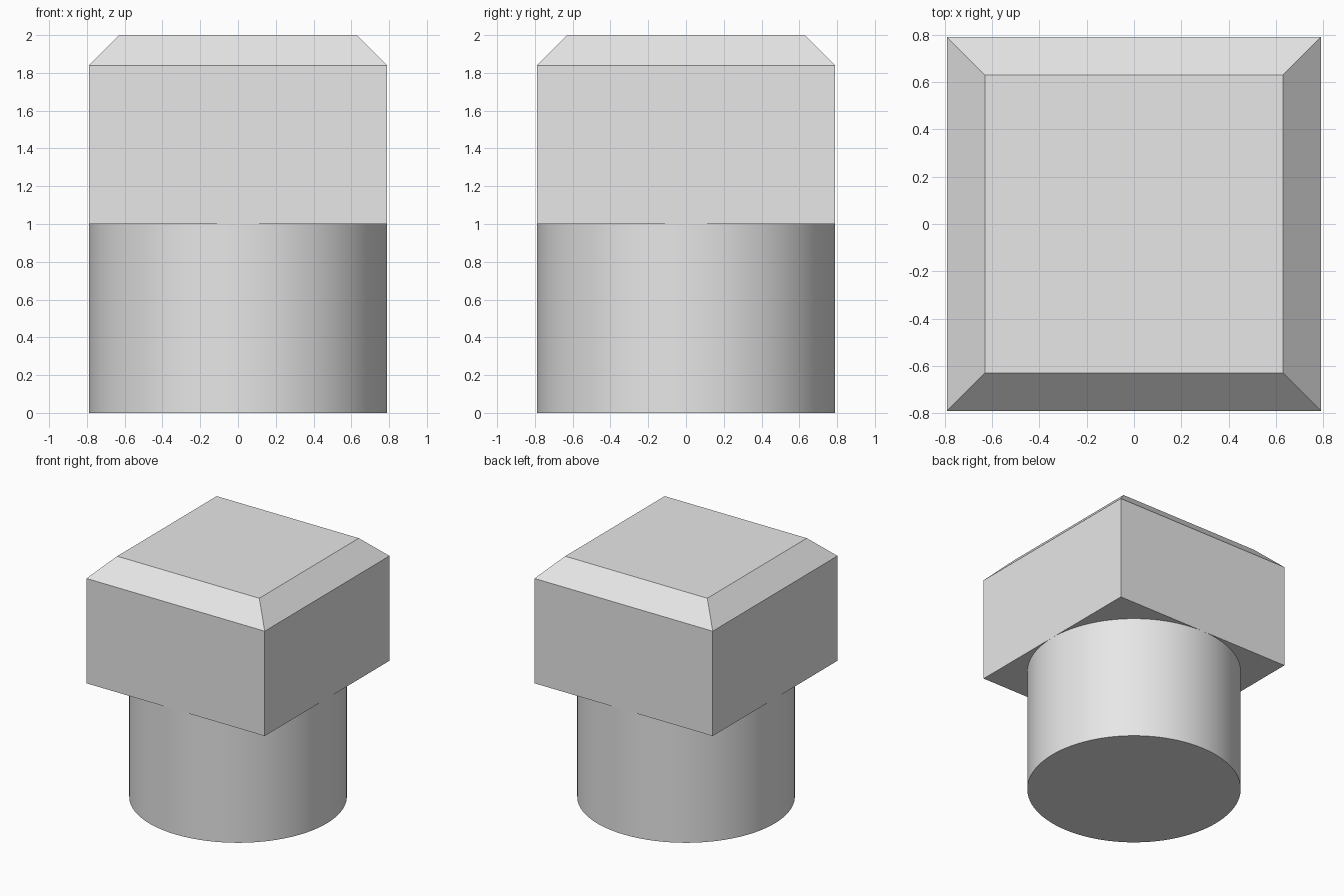
import bpy
import bmesh

cube = bpy.data.objects.get("Cube")
if cube:
    bpy.data.objects.remove(cube, do_unlink=True)

HALF = 0.79      # half width of the head and radius of the shaft
BASE = 1.0       # height where the head starts
SHOULDER = 1.84  # height where the chamfer starts
TOP = 2.0
TOP_HALF = 0.63

grey = bpy.data.materials.new("light grey")
grey.use_nodes = True
colour = (0.8, 0.8, 0.8, 1)
grey.diffuse_color = colour
grey.node_tree.nodes["Principled BSDF"].inputs["Base Color"].default_value = colour

# Round shaft
bpy.ops.mesh.primitive_cylinder_add(vertices=96, radius=HALF, depth=BASE,
                                    location=(0, 0, BASE / 2))
shaft = bpy.context.object
shaft.name = "shaft"
shaft.data.materials.append(grey)
bpy.ops.object.shade_smooth_by_angle()

# Square head with a chamfered top
bm = bmesh.new()
rings = []
for half, z in ((HALF, BASE), (HALF, SHOULDER), (TOP_HALF, TOP)):
    rings.append([bm.verts.new((x * half, y * half, z))
                  for x, y in ((-1, -1), (1, -1), (1, 1), (-1, 1))])
for low, high in zip(rings, rings[1:]):
    for i in range(4):
        j = (i + 1) % 4
        bm.faces.new((low[i], low[j], high[j], high[i]))
bm.faces.new(reversed(rings[0]))
bm.faces.new(rings[-1])
mesh = bpy.data.meshes.new("head")
bm.to_mesh(mesh)
bm.free()
mesh.materials.append(grey)
head = bpy.data.objects.new("head", mesh)
bpy.context.collection.objects.link(head)
